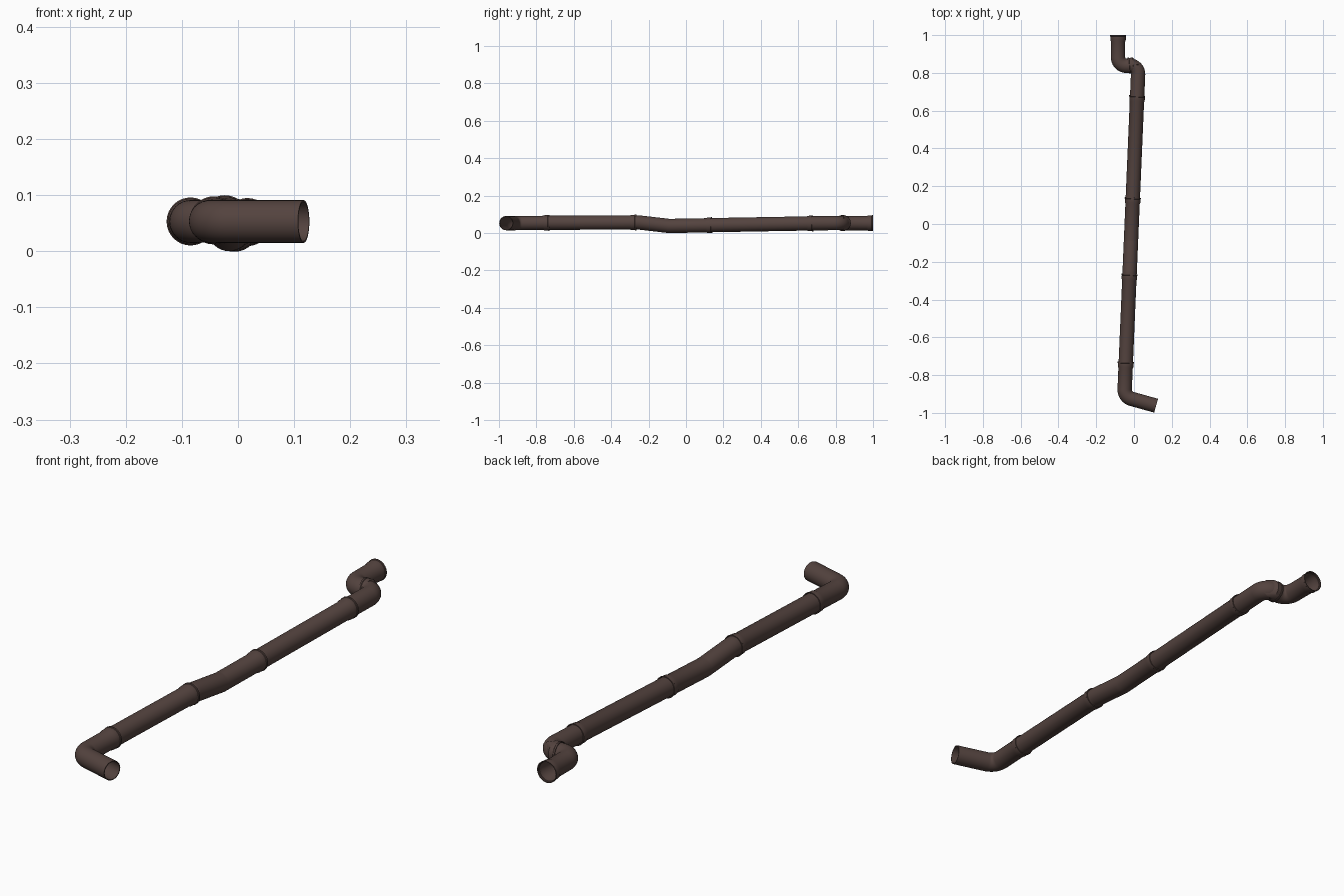
import bpy, bmesh, math
from mathutils import Vector

if "Cube" in bpy.data.objects:
    bpy.data.objects.remove(bpy.data.objects["Cube"])

R, WALL, SIDES = 0.038, 0.003, 32
mat = bpy.data.materials.new("brown_pipe")
mat.diffuse_color = (0.088, 0.056, 0.049, 1)
mat.use_nodes = True
mat.node_tree.nodes["Principled BSDF"].inputs["Base Color"].default_value = mat.diffuse_color


def main_x(y):
    # the long run drifts sideways along its length
    return 0.022 + (y - 0.80) * 0.0427


def fillet(pts, rad, steps=10):
    # round the inner corners of a polyline
    out = [pts[0]]
    for a, b, c in zip(pts, pts[1:], pts[2:]):
        u, v = (a - b).normalized(), (c - b).normalized()
        half = u.angle(v) / 2
        d = rad / math.tan(half)
        centre = b + (u + v).normalized() * rad / math.sin(half)
        s, e = b + u * d - centre, b + v * d - centre
        ang = s.angle(e)
        for i in range(steps + 1):
            t = i / steps
            k0, k1 = math.sin((1 - t) * ang), math.sin(t * ang)
            out.append(centre + (s * k0 + e * k1) / math.sin(ang))
    return out + [pts[-1]]


def pipe(name, pts, rad=0.05, bell=True):
    # hollow pipe along a rounded path, flared socket at its far end
    path = fillet([Vector(p) for p in pts], rad)
    radii = [R] * len(path)
    if bell:
        end = path.pop()
        radii.pop()
        d = (end - path[-1]).normalized()
        for off, r in ((0.034, R), (0.026, R + 0.003), (0.008, R + 0.003),
                       (0.006, R + 0.0048), (0, R + 0.0048)):
            path.append(end - d * off)
            radii.append(r)
    n = len(path)
    stations = [(i, radii[i]) for i in range(n)]
    stations += [(i, radii[i] - WALL) for i in reversed(range(n))]
    bm = bmesh.new()
    rings = []
    for i, r in stations:
        a, b, c = path[max(i - 1, 0)], path[i], path[min(i + 1, n - 1)]
        t = (b - a).normalized() + (c - b).normalized()
        t.normalize()
        side = t.cross(Vector((0, 0, 1))).normalized()
        up = side.cross(t)
        rings.append([bm.verts.new(b + (side * math.cos(q) + up * math.sin(q)) * r)
                      for q in (2 * math.pi * k / SIDES for k in range(SIDES))])
    for ra, rb in zip(rings, rings[1:] + rings[:1]):
        for k in range(SIDES):
            m = (k + 1) % SIDES
            bm.faces.new((ra[k], ra[m], rb[m], rb[k]))
    bmesh.ops.recalc_face_normals(bm, faces=bm.faces)
    me = bpy.data.meshes.new(name)
    bm.to_mesh(me)
    bm.free()
    ob = bpy.data.objects.new(name, me)
    bpy.context.collection.objects.link(ob)
    me.materials.append(mat)
    bpy.ops.object.select_all(action='DESELECT')
    ob.select_set(True)
    bpy.context.view_layer.objects.active = ob
    bpy.ops.object.shade_smooth_by_angle(angle=math.radians(30))


def run(y, z):
    return (main_x(y), y, z)


# front outlet elbow
pipe("front_elbow", [(0.117, -0.962, 0.053), (-0.051, -0.915, 0.053), run(-0.73, 0.055)])
# long run with a shallow dip in the middle
pipe("front_straight", [run(-0.75, 0.055), run(-0.265, 0.057)])
pipe("dip_section", [run(-0.285, 0.057), run(-0.255, 0.057), run(-0.09, 0.038), run(0.14, 0.042)], 0.1)
pipe("rear_straight", [run(0.12, 0.042), run(0.68, 0.052)])
# offset bends at the rear
pipe("rear_elbow", [run(0.66, 0.052), run(0.843, 0.054), (-0.030, 0.838, 0.0535)], 0.045)
pipe("rear_outlet", [(-0.018, 0.838, 0.0535), (-0.0845, 0.836, 0.053), (-0.0845, 1.0, 0.053)], 0.045)
